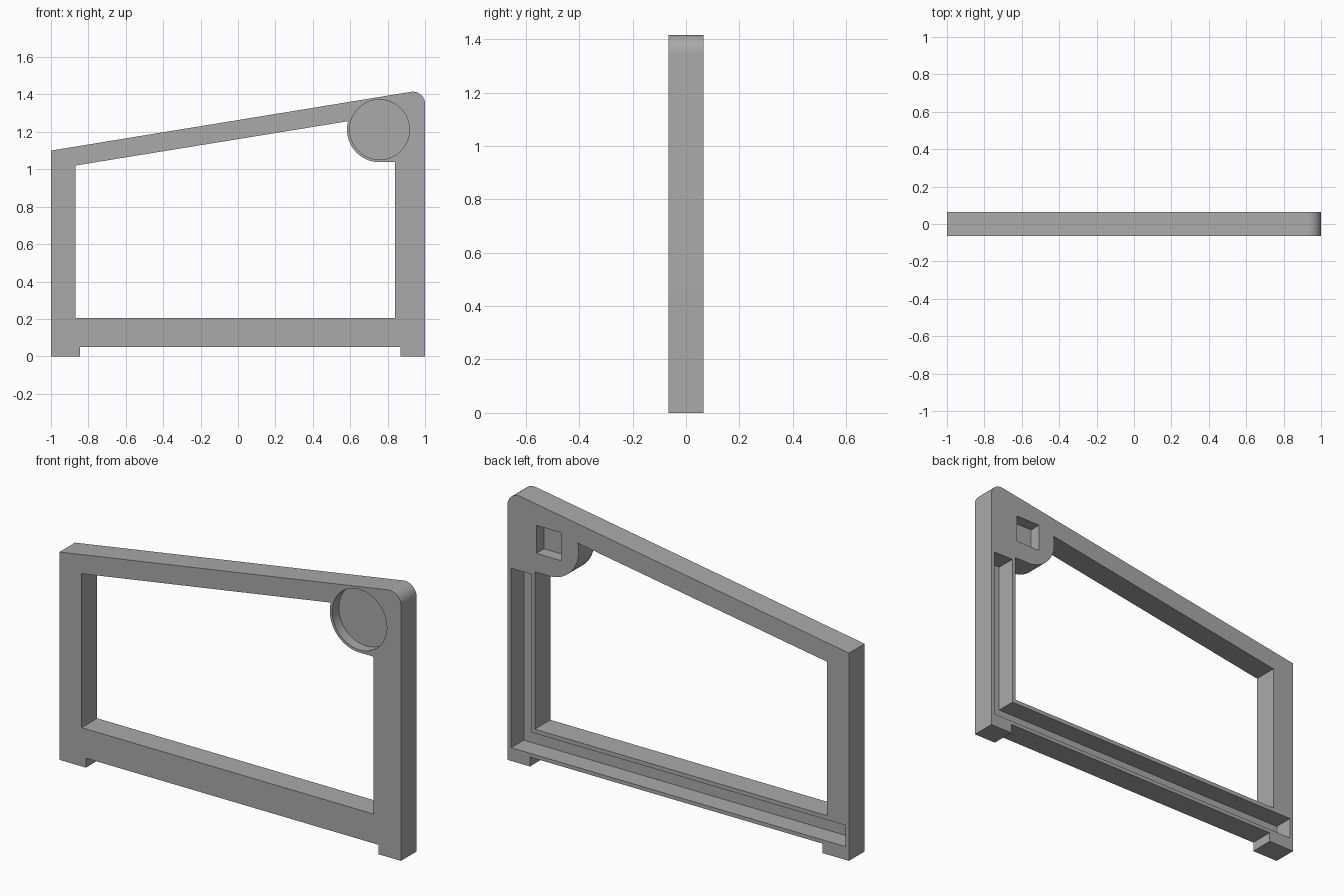
import bpy, bmesh, math

cube = bpy.data.objects.get("Cube")
if cube:
    bpy.data.objects.remove(cube, do_unlink=True)

HALF = 0.065            # half the frame thickness
BIG = 0.2               # overshoot for cutters

grey = bpy.data.materials.new("plain_grey")
grey.use_nodes = True
colour = (0.4, 0.4, 0.4, 1)
grey.diffuse_color = colour
grey.node_tree.nodes["Principled BSDF"].inputs["Base Color"].default_value = colour


def arc(cx, cz, r, start, end, n):
    """Points along an arc in the front plane, angles in degrees."""
    angles = [math.radians(start + (end - start) * i / n) for i in range(n + 1)]
    return [(cx + r * math.cos(a), cz + r * math.sin(a)) for a in angles]


def prism(name, profile, y0, y1):
    """Extrude an x-z profile from y0 to y1."""
    bm = bmesh.new()
    face = bm.faces.new([bm.verts.new((x, y0, z)) for x, z in profile])
    out = bmesh.ops.extrude_face_region(bm, geom=[face])
    verts = [v for v in out["geom"] if isinstance(v, bmesh.types.BMVert)]
    bmesh.ops.translate(bm, verts=verts, vec=(0, y1 - y0, 0))
    bmesh.ops.recalc_face_normals(bm, faces=bm.faces)
    mesh = bpy.data.meshes.new(name)
    bm.to_mesh(mesh)
    bm.free()
    mesh.materials.append(grey)
    obj = bpy.data.objects.new(name, mesh)
    bpy.context.collection.objects.link(obj)
    return obj


def cut(target, cutter):
    """Subtract the cutter and discard it."""
    mod = target.modifiers.new(cutter.name, "BOOLEAN")
    mod.operation, mod.solver, mod.object = "DIFFERENCE", "EXACT", cutter
    bpy.context.view_layer.objects.active = target
    bpy.ops.object.modifier_apply(modifier=mod.name)
    bpy.data.objects.remove(cutter, do_unlink=True)


# Outer silhouette: two feet, sloping top, rounded tall corner
outer = [(-1, 0), (-0.845, 0), (-0.845, 0.05), (0.868, 0.05), (0.868, 0), (1, 0)]
outer += arc(0.935, 1.35, 0.065, 0, 99.3, 14) + [(-1, 1.1)]
frame = prism("side_frame", outer, -HALF, HALF)

# Window opening, wrapping around the round boss
HUB = (0.757, 1.212)
opening = [(-0.87, 0.205), (0.84, 0.205), (0.84, 1.038)]
opening += arc(*HUB, 0.174, 270, 165, 24) + [(-0.87, 1.02)]
cut(frame, prism("opening_cutter", opening, -BIG, BIG))

# Round recess on the front of the boss
cut(frame, prism("disc_cutter", arc(*HUB, 0.16, 0, 354.375, 63), -BIG, 0.055 - HALF))

# Square pocket on the back of the boss
pocket = arc(*HUB, 0.074 * math.sqrt(2), 45, 315, 3)
cut(frame, prism("pocket_cutter", pocket, HALF - 0.064, BIG))

# L-shaped channel hollowed into the back of the post and the bottom rail
channel = [(-0.98, 0.07), (0.978, 0.07), (0.978, 1.02),
           (0.86, 1.02), (0.86, 0.183), (-0.98, 0.183)]
cut(frame, prism("channel_cutter", channel, HALF - 0.105, BIG))

# Smooth the curved walls, keep the corners crisp
bpy.ops.object.select_all(action="DESELECT")
frame.select_set(True)
bpy.context.view_layer.objects.active = frame
bpy.ops.object.shade_smooth_by_angle(angle=math.radians(30))
